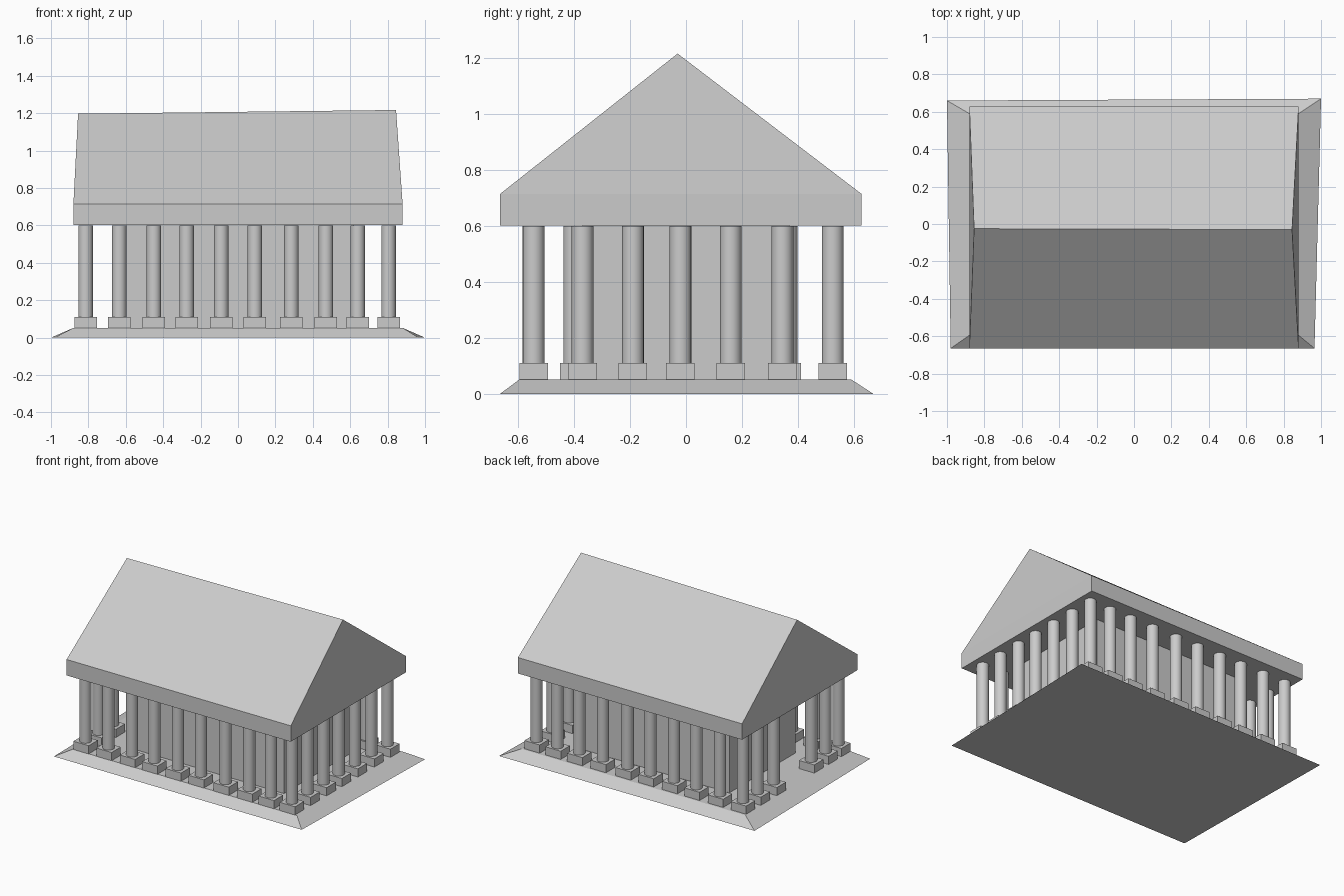
import bpy, bmesh

if "Cube" in bpy.data.objects:
    bpy.data.objects.remove(bpy.data.objects["Cube"])


def mesh_object(name, bm):
    bmesh.ops.recalc_face_normals(bm, faces=bm.faces)
    me = bpy.data.meshes.new(name)
    bm.to_mesh(me)
    bm.free()
    ob = bpy.data.objects.new(name, me)
    bpy.context.collection.objects.link(ob)
    return ob


def prism(name, low, high):
    """Solid between two matching loops of points."""
    bm = bmesh.new()
    a = [bm.verts.new(p) for p in low]
    b = [bm.verts.new(p) for p in high]
    bm.faces.new(a)
    bm.faces.new(b)
    n = len(a)
    for i in range(n):
        j = (i + 1) % n
        bm.faces.new((a[i], a[j], b[j], b[i]))
    return mesh_object(name, bm)


def rect(x0, x1, y0, y1, z):
    return [(x0, y0, z), (x1, y0, z), (x1, y1, z), (x0, y1, z)]


def box(name, x0, x1, y0, y1, z0, z1):
    return prism(name, rect(x0, x1, y0, y1, z0), rect(x0, x1, y0, y1, z1))


def column(name, x, y):
    # square plinth
    box(name + "_plinth", x - 0.06, x + 0.06, y - 0.051, y + 0.051, 0.05, 0.11)
    # round shaft
    bpy.ops.mesh.primitive_cylinder_add(vertices=24, radius=0.039, depth=0.49,
                                        location=(x, y, 0.355))
    bpy.context.object.name = name + "_shaft"
    bpy.ops.object.shade_smooth_by_angle()


# sloped platform, slightly uneven at the ground
prism("platform",
      [(-0.98, -0.665, 0), (0.965, -0.665, 0), (1, 0.67, 0), (-1, 0.66, 0)],
      rect(-0.88, 0.88, -0.595, 0.59, 0.052))

# inner chamber
box("chamber", -0.60, 0.62, -0.37, 0.37, 0.05, 0.602)

# columns along the long sides
ROW_X = (-0.815, -0.635, -0.45, -0.275, -0.09, 0.09, 0.285, 0.47, 0.64, 0.805)
for side, y in (("front", -0.545), ("back", 0.525)):
    for i, x in enumerate(ROW_X):
        column(f"{side}_column_{i}", x, y)

# columns across the ends, with an entrance gap on the left
for i, y in enumerate((-0.37, -0.19, -0.02, 0.16, 0.345)):
    column(f"right_column_{i}", 0.805, y)
for i, y in enumerate((-0.40, -0.24, 0.18, 0.36)):
    column(f"left_column_{i}", -0.815, y)

# beam slab and gabled roof as one house-shaped solid
PROFILE = [(-0.665, 0.602), (0.628, 0.602), (0.628, 0.715), (-0.665, 0.715)]
prism("beam_slab",
      [(-0.88, y, z) for y, z in PROFILE],
      [(0.88, y, z) for y, z in PROFILE])
prism("gable_roof",
      [(-0.88, -0.665, 0.715), (-0.88, 0.628, 0.715), (-0.855, -0.025, 1.197)],
      [(0.88, -0.665, 0.715), (0.88, 0.628, 0.715), (0.845, -0.03, 1.217)])
